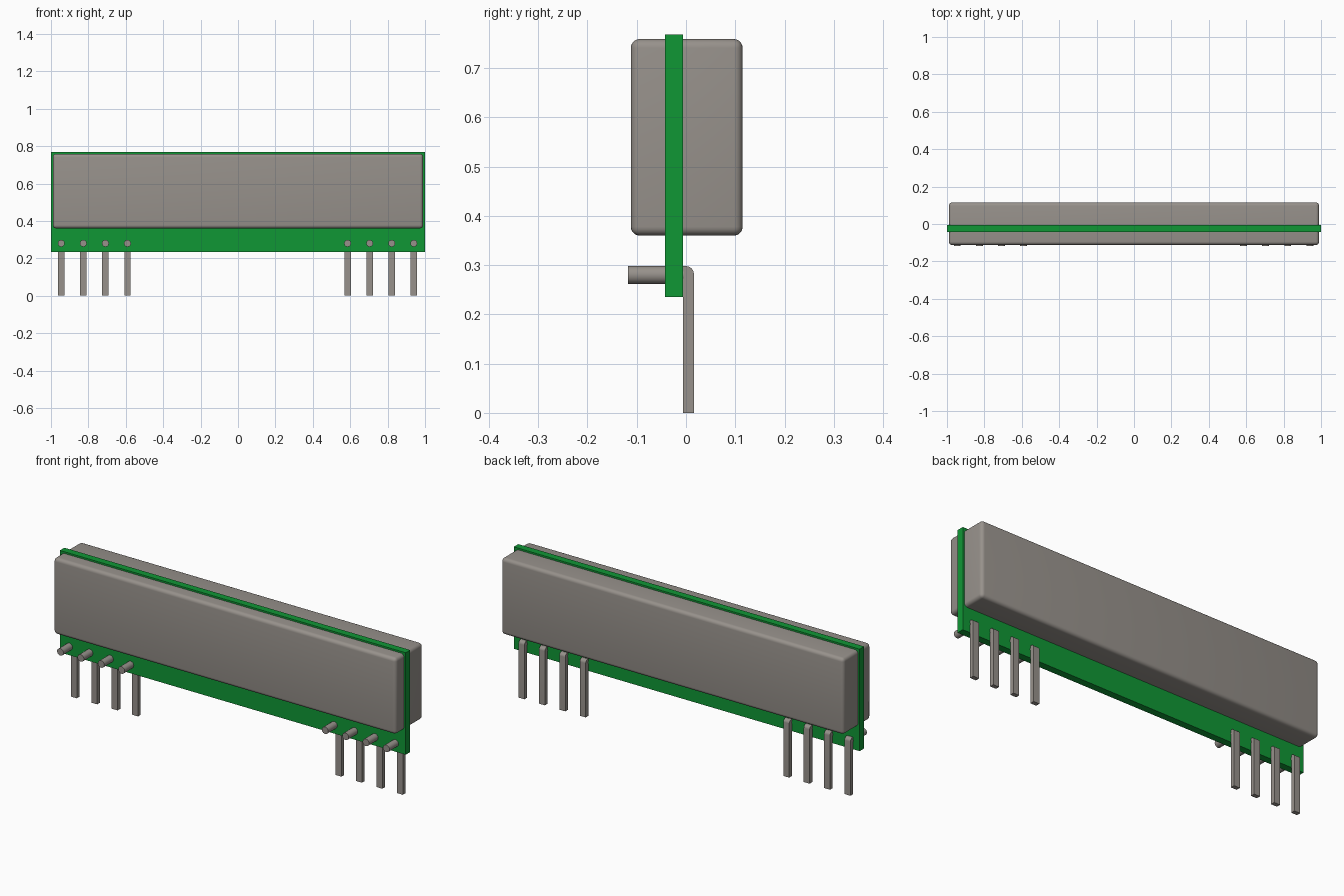
import bpy, bmesh, math
from mathutils import Matrix, Vector

default = bpy.data.objects.get("Cube")
if default:
    bpy.data.objects.remove(default, do_unlink=True)


def make_material(name, color):
    mat = bpy.data.materials.new(name)
    mat.use_nodes = True
    mat.diffuse_color = (*color, 1)
    bsdf = mat.node_tree.nodes["Principled BSDF"]
    bsdf.inputs["Base Color"].default_value = (*color, 1)
    bsdf.inputs["Roughness"].default_value = 0.6
    return mat


grey = make_material("warm_grey", (0.31, 0.285, 0.26))
green = make_material("board_green", (0.005, 0.31, 0.036))


def finish(name, bm, mat, smooth=False):
    bmesh.ops.recalc_face_normals(bm, faces=bm.faces)
    mesh = bpy.data.meshes.new(name)
    bm.to_mesh(mesh)
    bm.free()
    mesh.materials.append(mat)
    obj = bpy.data.objects.new(name, mesh)
    bpy.context.collection.objects.link(obj)
    if smooth:
        bpy.ops.object.select_all(action="DESELECT")
        obj.select_set(True)
        bpy.context.view_layer.objects.active = obj
        bpy.ops.object.shade_smooth_by_angle(angle=math.radians(35))
    return obj


def box(name, low, high, mat, radius=0):
    low, high = Vector(low), Vector(high)
    bm = bmesh.new()
    bmesh.ops.create_cube(bm, size=1)
    bmesh.ops.scale(bm, vec=high - low, verts=bm.verts)
    bmesh.ops.translate(bm, vec=(low + high) / 2, verts=bm.verts)
    if radius:
        bmesh.ops.bevel(bm, geom=bm.edges[:], offset=radius, segments=5,
                        profile=0.5, affect="EDGES")
    return finish(name, bm, mat, smooth=radius > 0)


# Circuit board and the rounded body wrapped around it
box("circuit_board", (-1, -0.043, 0.235), (1, -0.006, 0.768), green)
box("molded_body", (-0.99, -0.112, 0.36), (0.99, 0.115, 0.759), grey, 0.018)


def pin(name, x):
    # Flat lead with a rounded bend at its upper back edge
    front, back, top, radius, width = -0.006, 0.016, 0.298, 0.016, 0.034
    outline = [(front, 0), (back, 0)]
    for i in range(7):
        a = math.pi / 2 * i / 6
        outline.append((back - radius + radius * math.cos(a),
                        top - radius + radius * math.sin(a)))
    outline.append((front, top))
    bm = bmesh.new()
    face = bm.faces.new([bm.verts.new((x - width / 2, y, z)) for y, z in outline])
    side = bmesh.ops.extrude_face_region(bm, geom=[face])["geom"]
    bmesh.ops.translate(bm, vec=(width, 0, 0),
                        verts=[v for v in side if isinstance(v, bmesh.types.BMVert)])
    finish(name + "_lead", bm, grey, smooth=True)

    # Round peg passing through the board
    start, end = -0.118, -0.004
    bm = bmesh.new()
    bmesh.ops.create_cone(bm, cap_ends=True, segments=24, radius1=0.0185,
                          radius2=0.0185, depth=end - start)
    bmesh.ops.rotate(bm, matrix=Matrix.Rotation(math.pi / 2, 3, "X"), verts=bm.verts)
    bmesh.ops.translate(bm, vec=(x, (start + end) / 2, 0.28), verts=bm.verts)
    finish(name + "_peg", bm, grey, smooth=True)


# Two groups of four pins
for group, first in (("right", -0.945), ("left", 0.586)):
    for i in range(4):
        pin(f"{group}_pin_{i + 1}", first + 0.118 * i)
